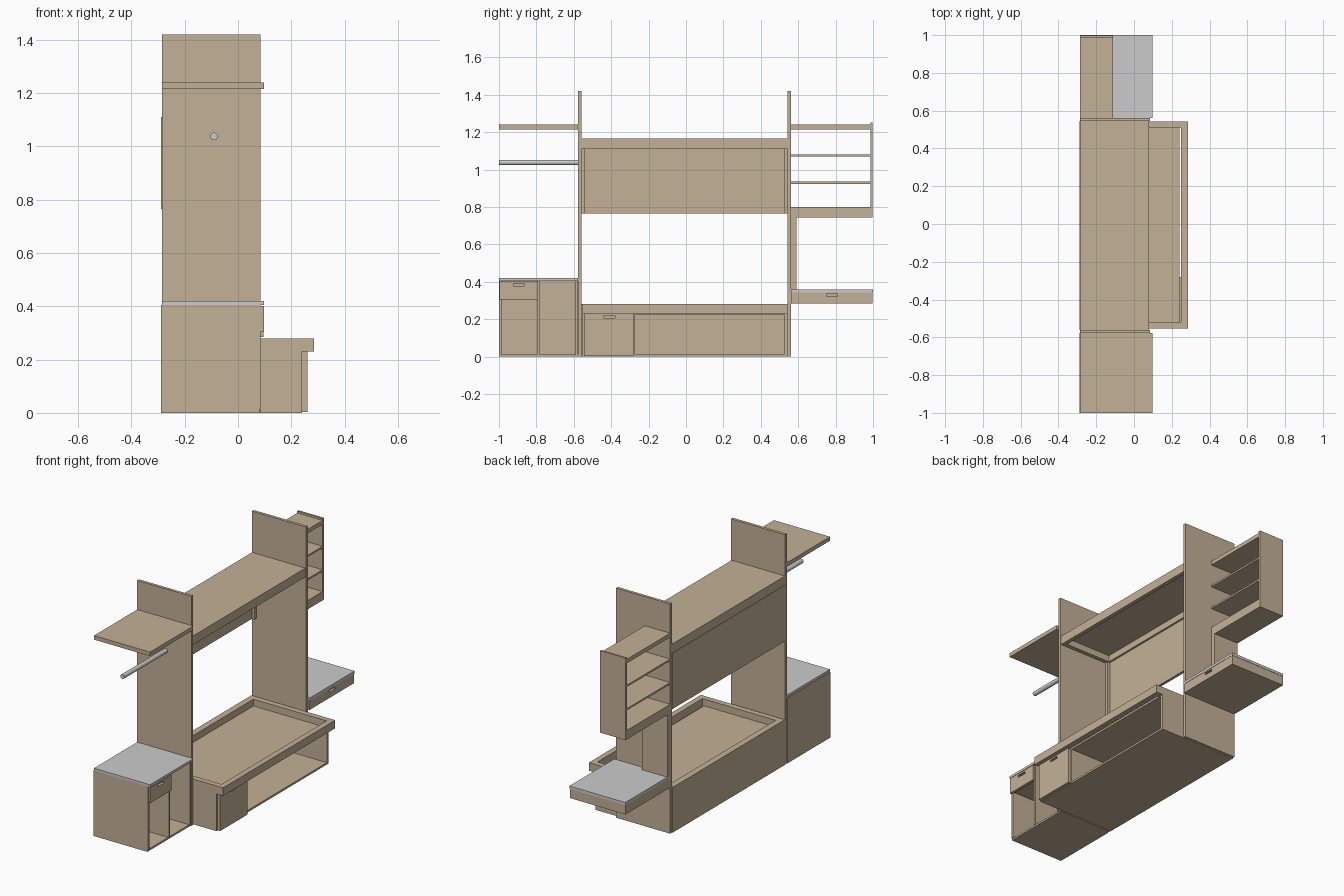
import bpy
import math

if "Cube" in bpy.data.objects:
    bpy.data.objects.remove(bpy.data.objects["Cube"])

wood = bpy.data.materials.new("light_wood")
wood.diffuse_color = (0.55, 0.44, 0.31, 1)
wood.use_nodes = True
wood.node_tree.nodes["Principled BSDF"].inputs["Base Color"].default_value = wood.diffuse_color

BACK = -0.285   # inner face of the back boards
FRONT = 0.085   # front edge of the tall panels


def box(name, x, y, z, mat=wood):
    """Axis-aligned board given as (min, max) ranges."""
    bpy.ops.mesh.primitive_cube_add(
        size=1, location=[(r[0] + r[1]) / 2 for r in (x, y, z)])
    o = bpy.context.object
    o.name = name
    o.scale = [r[1] - r[0] for r in (x, y, z)]
    bpy.ops.object.transform_apply(location=False, rotation=False, scale=True)
    if mat:
        o.data.materials.append(mat)
    return o


def rim(name, x, y, z, w):
    """Rectangular frame of four boards."""
    box(name + "_back", (x[0], x[0] + w), y, z)
    box(name + "_front", (x[1] - w, x[1]), y, z)
    inner = (x[0] + w, x[1] - w)
    box(name + "_left", inner, (y[0], y[0] + w), z)
    box(name + "_right", inner, (y[1] - w, y[1]), z)


def drawer_front(name, x, y, z, slot_y, slot_z):
    """Drawer front with a finger slot cut through it."""
    o = box(name, x, y, z)
    c = box(name + "_cutter", (x[0] - 0.05, x[1] + 0.05),
            (slot_y - 0.03, slot_y + 0.03), (slot_z - 0.007, slot_z + 0.007))
    c.hide_render = True
    c.hide_set(True)
    m = o.modifiers.new("slot", 'BOOLEAN')
    m.object = c
    m.operation = 'DIFFERENCE'
    m.solver = 'EXACT'
    bpy.context.view_layer.objects.active = o
    bpy.ops.object.modifier_apply(modifier=m.name)
    bpy.data.objects.remove(c)


# Tall side panels
LP, RP = (-0.578, -0.56), (0.544, 0.562)
for n, y in (("left", LP), ("right", RP)):
    box(n + "_tall_panel", (BACK, FRONT), y, (0, 1.42))
Y0, Y1 = LP[1], RP[0]

# Bed: recessed tray, base box, divider and drawer
rim("bed_rim", (0.05 + BACK - 0.05, 0.285), (-0.553, 0.543), (0.23, 0.28), 0.035)
box("bed_deck", (BACK, 0.24), (-0.553, 0.543), (0.226, 0.238))
box("bed_back_board", (-0.289, BACK), (Y0, Y1), (0, 0.28))
box("bed_floor", (BACK, 0.24), (-0.553, 0.543), (0, 0.012))
for n, y in (("left", -0.553), ("right", 0.525), ("divider", -0.292)):
    box("bed_side_" + n, (BACK, 0.24), (y, y + 0.018), (0.012, 0.226))
drawer_front("bed_drawer_front", (0.24, 0.26), (-0.545, -0.28), (0.003, 0.23),
             -0.41, 0.214)

# Overhead shelf with hollow underside, and the hanging back panel
box("overhead_top", (BACK, 0.08), (Y0, Y1), (1.15, 1.165))
rim("overhead_rim", (BACK, 0.08), (Y0, Y1), (1.11, 1.15), 0.025)
box("overhead_back_panel", (-0.289, -0.272), (Y0, Y1), (0.765, 1.11))
for n, y in (("left", Y0), ("right", 0.524)):
    box("overhead_batten_" + n, (-0.272, -0.255), (y, y + 0.02), (0.765, 1.11))

# Left cabinet with grey top, two bays and one drawer
box("cabinet_top", (BACK, 0.098), (-1, LP[0]), (0.405, 0.42), None)
box("cabinet_floor", (BACK, 0.08), (-1, LP[0]), (0, 0.012))
box("cabinet_back_board", (-0.289, BACK), (-1, LP[0]), (0, 0.405))
for n, y in (("left", -1), ("divider", -0.797), ("right", -0.592)):
    box("cabinet_side_" + n, (BACK, FRONT), (y, y + 0.013), (0.012, 0.405))
box("cabinet_drawer_body", (-0.2, 0.08), (-0.98, -0.8), (0.31, 0.395))
drawer_front("cabinet_drawer_front", (0.08, 0.098), (-0.998, -0.79),
             (0.305, 0.402), -0.893, 0.385)

# Left top shelf and hanging rod
box("left_top_shelf", (BACK, 0.098), (-1, LP[0]), (1.215, 1.24))
bpy.ops.mesh.primitive_cylinder_add(
    vertices=24, radius=0.014, depth=0.422, location=(-0.09, -0.789, 1.038),
    rotation=(math.pi / 2, 0, 0))
bpy.context.object.name = "hanging_rod"
bpy.ops.object.shade_smooth_by_angle()

# Right bookcase, open front and back
BX = (BACK, -0.112)
for i, z in enumerate([(0.745, 0.80), (0.924, 0.935), (1.069, 1.08),
                       (1.215, 1.24)]):
    box("bookcase_shelf_%d" % i, BX, (RP[1], 0.986), z)
box("bookcase_outer_panel", BX, (0.986, 0.998), (0.745, 1.252))
box("bookcase_support", BX, (RP[1], 0.59), (0.36, 0.745))

# Right hanging desk with a drawer and grey top
box("desk_top", (BACK, 0.098), (RP[1], 1), (0.343, 0.36), None)
box("desk_body", (BACK, 0.08), (RP[1], 0.998), (0.285, 0.343))
drawer_front("desk_drawer_front", (0.08, 0.096), (RP[1], 0.998), (0.285, 0.343),
             0.78, 0.328)
